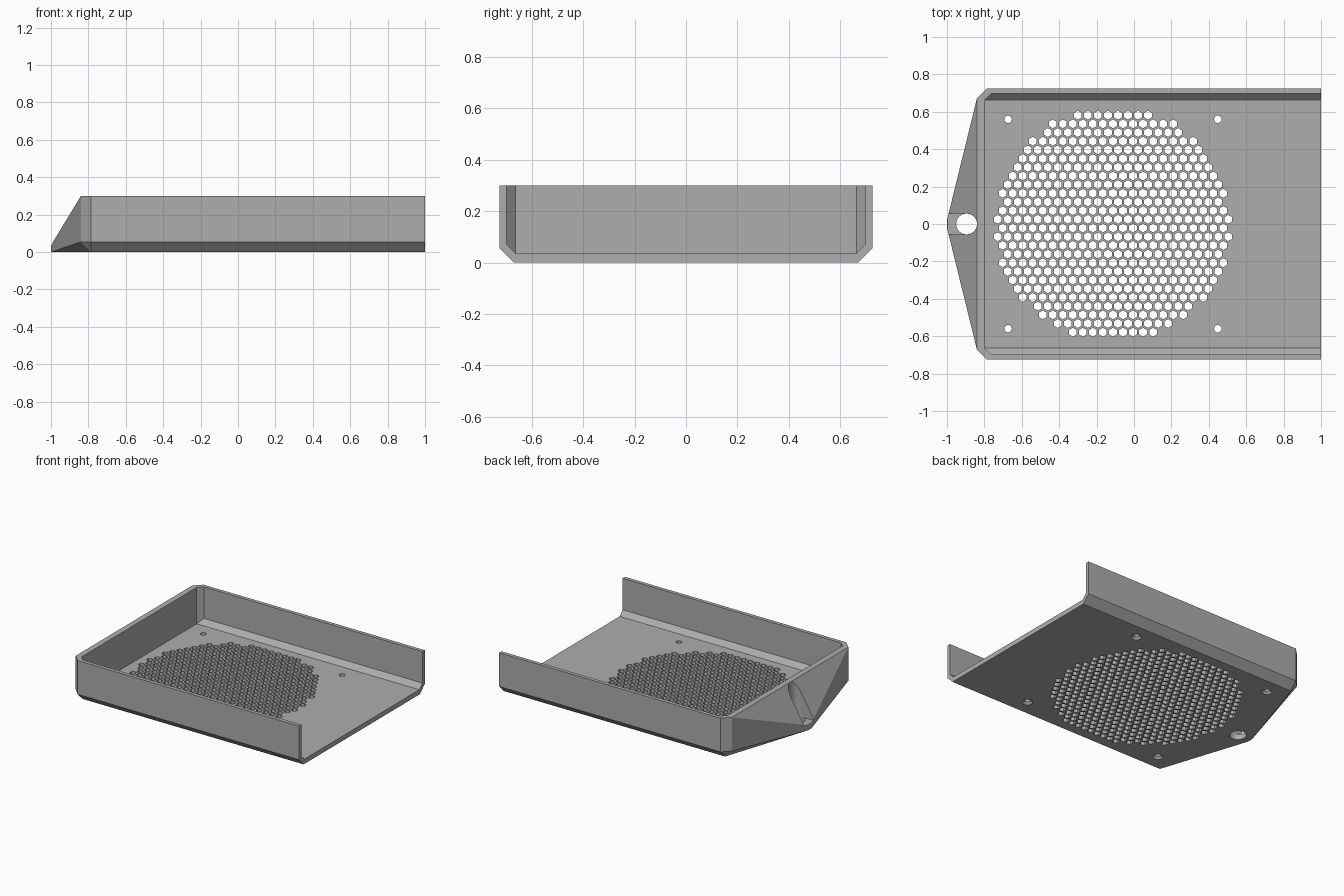
import bpy, bmesh, math
from mathutils import Matrix, Vector

cube = bpy.data.objects.get("Cube")
if cube:
    bpy.data.objects.remove(cube, do_unlink=True)

grey = bpy.data.materials.new("mid grey")
grey.use_nodes = True
colour = (0.42, 0.42, 0.42, 1)
grey.diffuse_color = colour
grey.node_tree.nodes["Principled BSDF"].inputs["Base Color"].default_value = colour


def finish(name, bm):
    bmesh.ops.recalc_face_normals(bm, faces=bm.faces)
    mesh = bpy.data.meshes.new(name)
    bm.to_mesh(mesh)
    bm.free()
    mesh.materials.append(grey)
    obj = bpy.data.objects.new(name, mesh)
    bpy.context.collection.objects.link(obj)
    return obj


def hull(name, half):
    """Convex solid through points mirrored across y = 0."""
    bm = bmesh.new()
    for x, y, z in half:
        for side in (1, -1):
            bm.verts.new((x, y * side, z))
    res = bmesh.ops.convex_hull(bm, input=bm.verts)
    loose = [v for v in bm.verts if not v.link_faces]
    bmesh.ops.delete(bm, geom=loose, context='VERTS')
    bmesh.ops.dissolve_limit(bm, angle_limit=0.002, verts=bm.verts, edges=bm.edges)
    return finish(name, bm)


def add_prism(bm, x, y, z0, z1, r0, r1, sides, turn=0.0):
    place = Matrix.Translation((x, y, (z0 + z1) / 2)) @ Matrix.Rotation(turn, 4, 'Z')
    bmesh.ops.create_cone(bm, cap_ends=True, segments=sides, radius1=r0, radius2=r1,
                          depth=z1 - z0, matrix=place)


def cut(target, cutter):
    cutter.hide_render = True
    mod = target.modifiers.new("cut", 'BOOLEAN')
    mod.operation = 'DIFFERENCE'
    mod.solver = 'EXACT'
    mod.object = cutter
    bpy.context.view_layer.objects.active = target
    bpy.ops.object.modifier_apply(modifier=mod.name)
    bpy.data.objects.remove(cutter, do_unlink=True)


# Outer body: chamfered tray drawn out to a pointed tab
W, H, END, C = 0.725, 0.3, -0.84, 0.054
outer = [(-1, 0.02, 0), (-1, 0.02, 0.036)]
for z in (C, H):
    outer += [(END, W - C, z), (END + C, W, z), (1, W, z)]
outer += [(END + C, W - C, 0), (1, W - C, 0)]
tray = hull("vented_tray", outer)

# Inner pocket, open at the top and at the +x end
FLOOR, IW, IEND, IC, OUT = 0.035, 0.698, -0.798, 0.035, 1.2
inner = [(IEND, IW - IC, FLOOR), (OUT, IW - IC, FLOOR)]
inner += [(IEND, IW - IC, 0.5)]
for z in (FLOOR + IC, 0.5):
    inner += [(IEND + IC, IW, z), (OUT, IW, z)]
cut(tray, hull("pocket_cutter", inner))

# Round-ended slot above the tab
HX, HR, TAB = -0.895, 0.056, 0.04
slot = bmesh.new()
steps = 24
ring = [(-1.2, HR), (-1.2, -HR)]
for i in range(steps + 1):
    a = -math.pi / 2 + math.pi * i / steps
    ring.append((HX + HR * math.cos(a), HR * math.sin(a)))
base = slot.faces.new([slot.verts.new((x, y, TAB)) for x, y in ring])
top = bmesh.ops.extrude_face_region(slot, geom=[base])["geom"]
bmesh.ops.translate(slot, vec=Vector((0, 0, 0.5)),
                    verts=[g for g in top if isinstance(g, bmesh.types.BMVert)])
cut(tray, finish("slot_cutter", slot))

# Hanging hole through the tab
hole = bmesh.new()
add_prism(hole, HX, 0, -0.1, 0.1, HR - 0.0005, HR - 0.0005, 48)
cut(tray, finish("hole_cutter", hole))

# Screw holes, countersunk from below
CX = -0.1125
screws, sinks = bmesh.new(), bmesh.new()
for sx in (-1, 1):
    for sy in (-1, 1):
        x, y = CX + 0.561 * sx, 0.56 * sy
        add_prism(screws, x, y, -0.1, 0.1, 0.02, 0.02, 24)
        add_prism(sinks, x, y, -0.01, 0.022, 0.046, 0.014, 24)
cut(tray, finish("screw_cutter", screws))
cut(tray, finish("countersink_cutter", sinks))

# Honeycomb of hexagonal vents inside a circle
PITCH, R = 0.0536, 0.6257
ROW = PITCH * math.sqrt(3) / 2
vents = bmesh.new()
for row in range(26):
    y = 0.582 - row * ROW
    shift = 0.5 if row % 2 == 0 else 0.0
    for col in range(-13, 14):
        x = (col + shift) * PITCH
        if math.hypot(x, y) < R:
            add_prism(vents, CX + x, y, -0.1, 0.1, 0.0235, 0.0235, 6, math.pi / 6 * 0)
cut(tray, finish("vent_cutter", vents))
